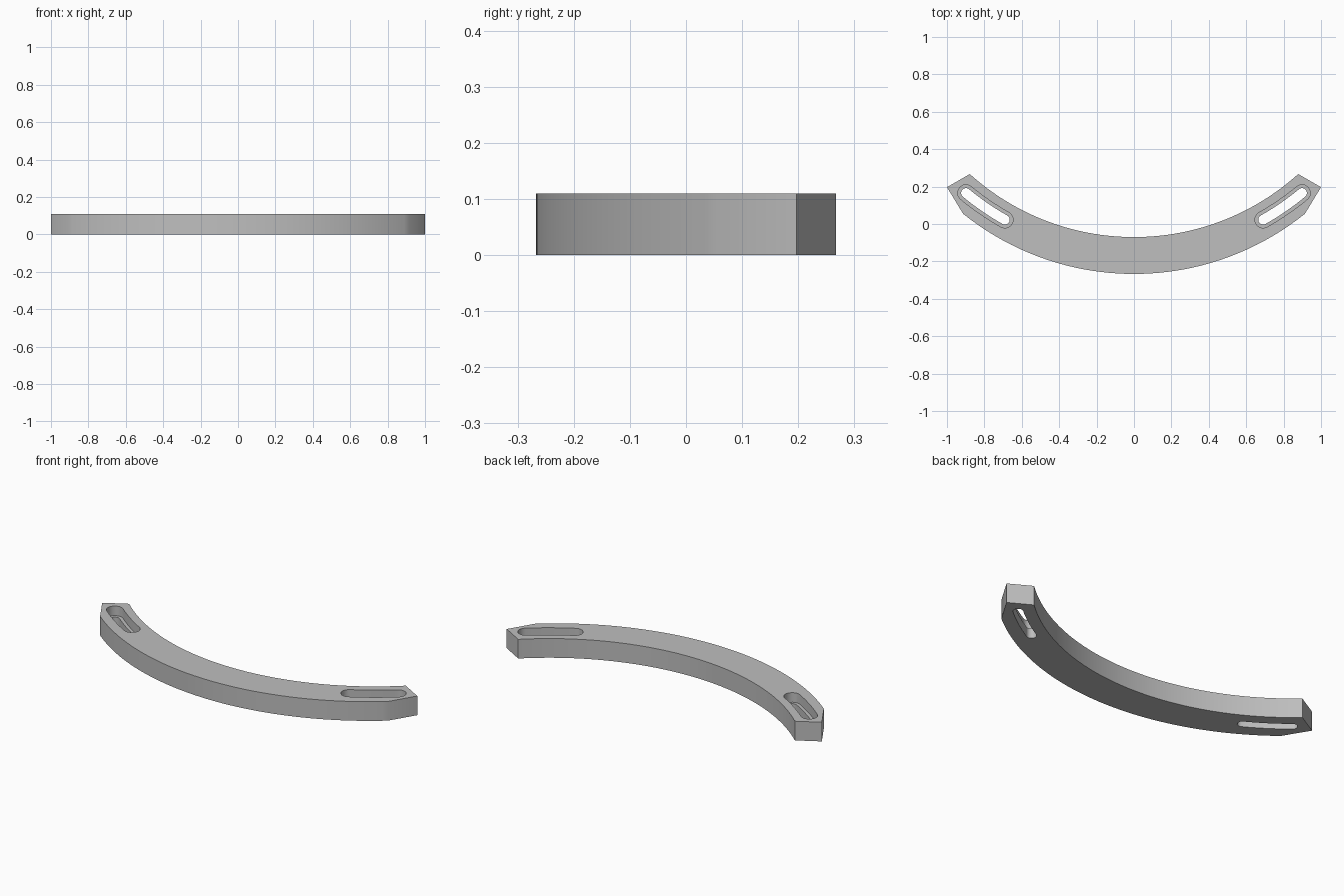
import bpy, bmesh
from math import sin, cos, pi, atan2, radians, hypot

HEIGHT = 0.11
LEDGE = 0.055          # height of the step inside each slot

cube = bpy.data.objects.get("Cube")
if cube:
    bpy.data.objects.remove(cube, do_unlink=True)

grey = bpy.data.materials.new("plain_grey")
grey.use_nodes = True
grey.diffuse_color = (0.52, 0.52, 0.52, 1)
grey.node_tree.nodes["Principled BSDF"].inputs["Base Color"].default_value = grey.diffuse_color


def sagging_arc(half_width, y_end, y_low, steps):
    """Points from left to right along an arc hanging between two equal ends."""
    sag = y_end - y_low
    r = (half_width ** 2 + sag ** 2) / (2 * sag)
    a = atan2(half_width, r - sag)
    return [(r * sin(a * (2 * i / steps - 1)),
             y_low + r - r * cos(a * (2 * i / steps - 1))) for i in range(steps + 1)]


def prism(name, outline, z0, z1):
    """Closed outline extruded straight up."""
    bm = bmesh.new()
    face = bm.faces.new([bm.verts.new((x, y, z0)) for x, y in outline])
    top = bmesh.ops.extrude_face_region(bm, geom=[face])["geom"]
    bmesh.ops.translate(bm, vec=(0, 0, z1 - z0),
                        verts=[v for v in top if isinstance(v, bmesh.types.BMVert)])
    bmesh.ops.recalc_face_normals(bm, faces=bm.faces)
    mesh = bpy.data.meshes.new(name)
    bm.to_mesh(mesh)
    bm.free()
    mesh.materials.append(grey)
    obj = bpy.data.objects.new(name, mesh)
    bpy.context.collection.objects.link(obj)
    return obj


def slot_outline(side, width):
    """Round-ended slot following the curve of the bar."""
    cy, r = 1.25, 1.408
    ends = [atan2(x, cy - y) for x, y in ((0.692, 0.02), (0.894, 0.171))]
    pts = []

    def at(angle, radius):
        return radius * sin(angle), cy - radius * cos(angle)

    for i in range(9):                                  # outer side
        pts.append(at(ends[0] + (ends[1] - ends[0]) * i / 8, r + width))
    x, y = at(ends[1], r)
    for i in range(1, 12):                              # far round end
        t = ends[1] - pi / 2 + pi * i / 12
        pts.append((x + width * cos(t), y + width * sin(t)))
    for i in range(9):                                  # inner side
        pts.append(at(ends[1] + (ends[0] - ends[1]) * i / 8, r - width))
    x, y = at(ends[0], r)
    for i in range(1, 12):                              # near round end
        t = ends[0] + pi / 2 + pi * i / 12
        pts.append((x + width * cos(t), y + width * sin(t)))
    return [(side * px, py) for px, py in pts]


# Curved bar with pointed ends
outer = sagging_arc(0.914, 0.055, -0.267, 64)
inner = sagging_arc(0.878, 0.267, -0.07, 64)
bar = prism("curved_bar", outer + [(1, 0.197)] + inner[::-1] + [(-1, 0.197)], 0, HEIGHT)

# Stepped slots: narrow all the way through, wider from the ledge up
for side, label in ((1, "left"), (-1, "right")):
    for part, width, z0 in (("through_slot", 0.026, -0.05), ("wide_slot", 0.044, LEDGE)):
        cutter = prism(label + "_" + part, slot_outline(side, width), z0, HEIGHT + 0.05)
        cutter.hide_render = True
        cut = bar.modifiers.new(cutter.name, 'BOOLEAN')
        cut.operation = 'DIFFERENCE'
        cut.solver = 'EXACT'
        cut.object = cutter
        bpy.context.view_layer.objects.active = bar
        bpy.ops.object.modifier_apply(modifier=cut.name)
        bpy.data.objects.remove(cutter, do_unlink=True)

bpy.ops.object.select_all(action='DESELECT')
bar.select_set(True)
bpy.context.view_layer.objects.active = bar
bpy.ops.object.shade_smooth_by_angle(angle=radians(25))
